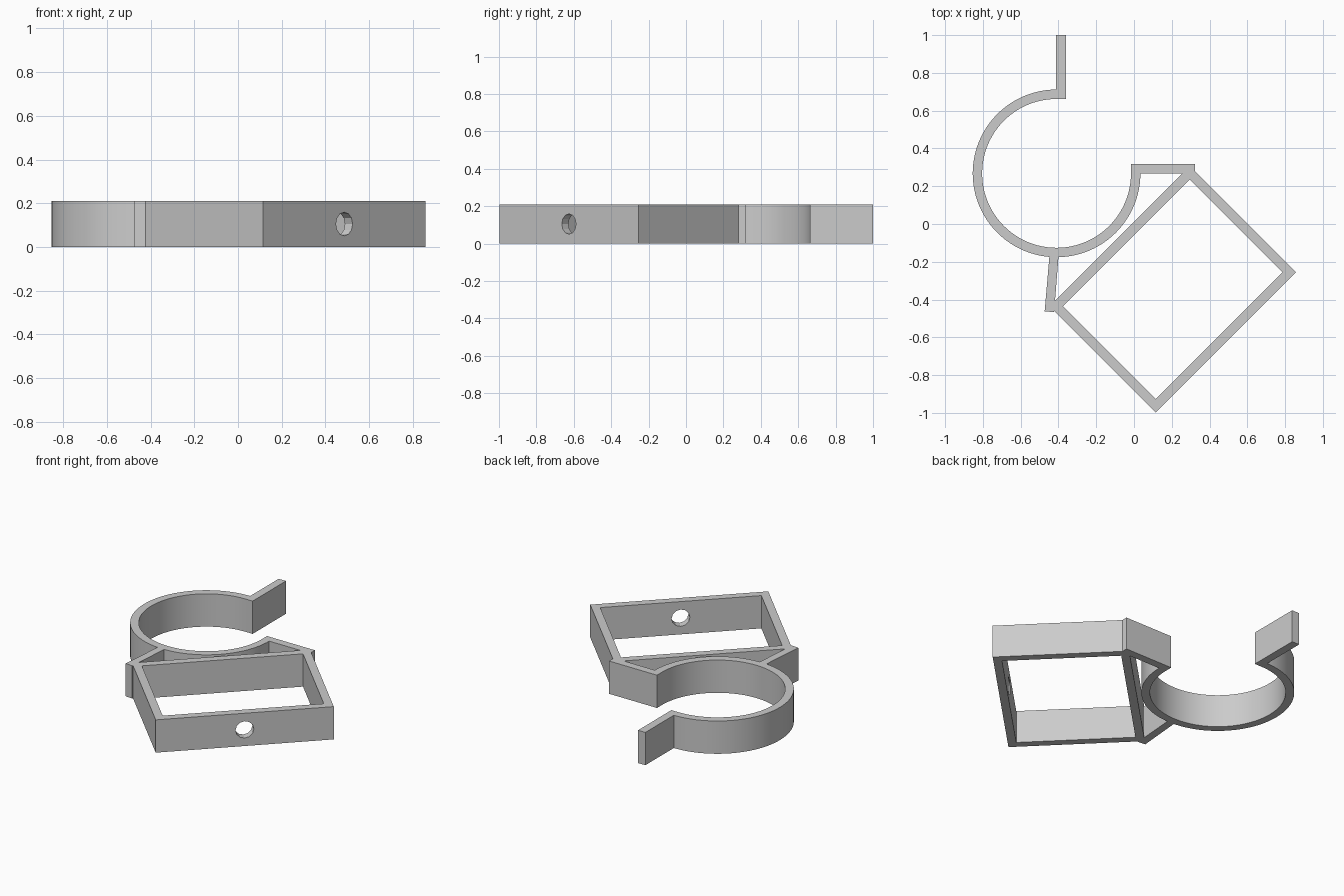
import bpy
import bmesh
from math import cos, sin, pi, radians
from mathutils import Matrix, Vector

HEIGHT = 0.21
WALL = 0.05

cube = bpy.data.objects.get("Cube")
if cube:
    bpy.data.objects.remove(cube, do_unlink=True)

grey = bpy.data.materials.new("plain_grey")
grey.use_nodes = True
grey.diffuse_color = (0.6, 0.6, 0.6, 1)
grey.node_tree.nodes["Principled BSDF"].inputs["Base Color"].default_value = (0.6, 0.6, 0.6, 1)


def finish(name, bm):
    bmesh.ops.recalc_face_normals(bm, faces=bm.faces)
    mesh = bpy.data.meshes.new(name)
    bm.to_mesh(mesh)
    bm.free()
    mesh.materials.append(grey)
    obj = bpy.data.objects.new(name, mesh)
    bpy.context.scene.collection.objects.link(obj)
    return obj


def prism(name, outline):
    """Extrude a flat outline up to the common height."""
    bm = bmesh.new()
    face = bm.faces.new([bm.verts.new((x, y, 0)) for x, y in outline])
    top = bmesh.ops.extrude_face_region(bm, geom=[face])["geom"]
    bmesh.ops.translate(bm, vec=(0, 0, HEIGHT),
                        verts=[v for v in top if isinstance(v, bmesh.types.BMVert)])
    return finish(name, bm)


def strip(name, outer, inner, closed):
    """Wall of constant height between two matching paths."""
    bm = bmesh.new()
    rings = [[bm.verts.new((x, y, z)) for x, y in path]
             for path, z in ((outer, 0), (outer, HEIGHT), (inner, HEIGHT), (inner, 0))]
    n = len(outer)
    for i in range(n if closed else n - 1):
        j = (i + 1) % n
        for a, b in zip(rings, rings[1:] + rings[:1]):
            bm.faces.new((a[i], a[j], b[j], b[i]))
    if not closed:
        for i in (0, n - 1):
            bm.faces.new([r[i] for r in rings])
    return finish(name, bm)


def boolean(target, tool, operation):
    mod = target.modifiers.new(operation.title(), "BOOLEAN")
    mod.operation = operation
    mod.solver = "EXACT"
    mod.object = tool
    bpy.context.view_layer.objects.active = target
    bpy.ops.object.modifier_apply(modifier=mod.name)
    bpy.data.objects.remove(tool, do_unlink=True)


# Rectangular frame, turned 45 degrees
centre = Vector((0.205, -0.345))
along = Vector((1, 1)).normalized()
across = Vector((1, -1)).normalized()
half_long, half_short = 0.525, 0.3975


def rectangle(inset):
    return [centre + along * sx * (half_long - inset) + across * sy * (half_short - inset)
            for sx, sy in ((1, 1), (1, -1), (-1, -1), (-1, 1))]


body = strip("clip_bracket", rectangle(0), rectangle(WALL), True)

# Screw hole through the front right wall
bm = bmesh.new()
spot = centre + across * half_short
turn = Matrix.Rotation(radians(-45), 4, "Z") @ Matrix.Rotation(pi / 2, 4, "Y")
bmesh.ops.create_cone(bm, cap_ends=True, segments=12, radius1=0.054, radius2=0.054, depth=0.3,
                      matrix=Matrix.Translation((spot.x, spot.y, HEIGHT / 2)) @ turn)
boolean(body, finish("screw_hole_cutter", bm), "DIFFERENCE")


# Open ring covering three quarters of a circle
def arc(radius, steps=72):
    angles = [pi / 2 + 1.5 * pi * i / steps for i in range(steps + 1)]
    return [(-0.41 + radius * cos(a), 0.268 + radius * sin(a)) for a in angles]


parts = [
    strip("open_ring", arc(0.444), arc(0.394), False),
    # Straight tabs at both ends of the ring, and the strut to the frame
    prism("end_tab", [(-0.412, 0.662), (-0.36, 0.662), (-0.36, 1.0), (-0.412, 1.0)]),
    prism("joining_tab", [(-0.016, 0.267), (0.323, 0.267), (0.323, 0.317), (-0.016, 0.317)]),
    prism("strut", [(-0.446, -0.15), (-0.473, -0.462), (-0.423, -0.467), (-0.398, -0.15)]),
]
for part in parts:
    boolean(body, part, "UNION")

# Smooth the ring, keep the corners sharp
for obj in bpy.context.selected_objects:
    obj.select_set(False)
body.select_set(True)
bpy.context.view_layer.objects.active = body
bpy.ops.object.shade_smooth_by_angle(angle=radians(20))
